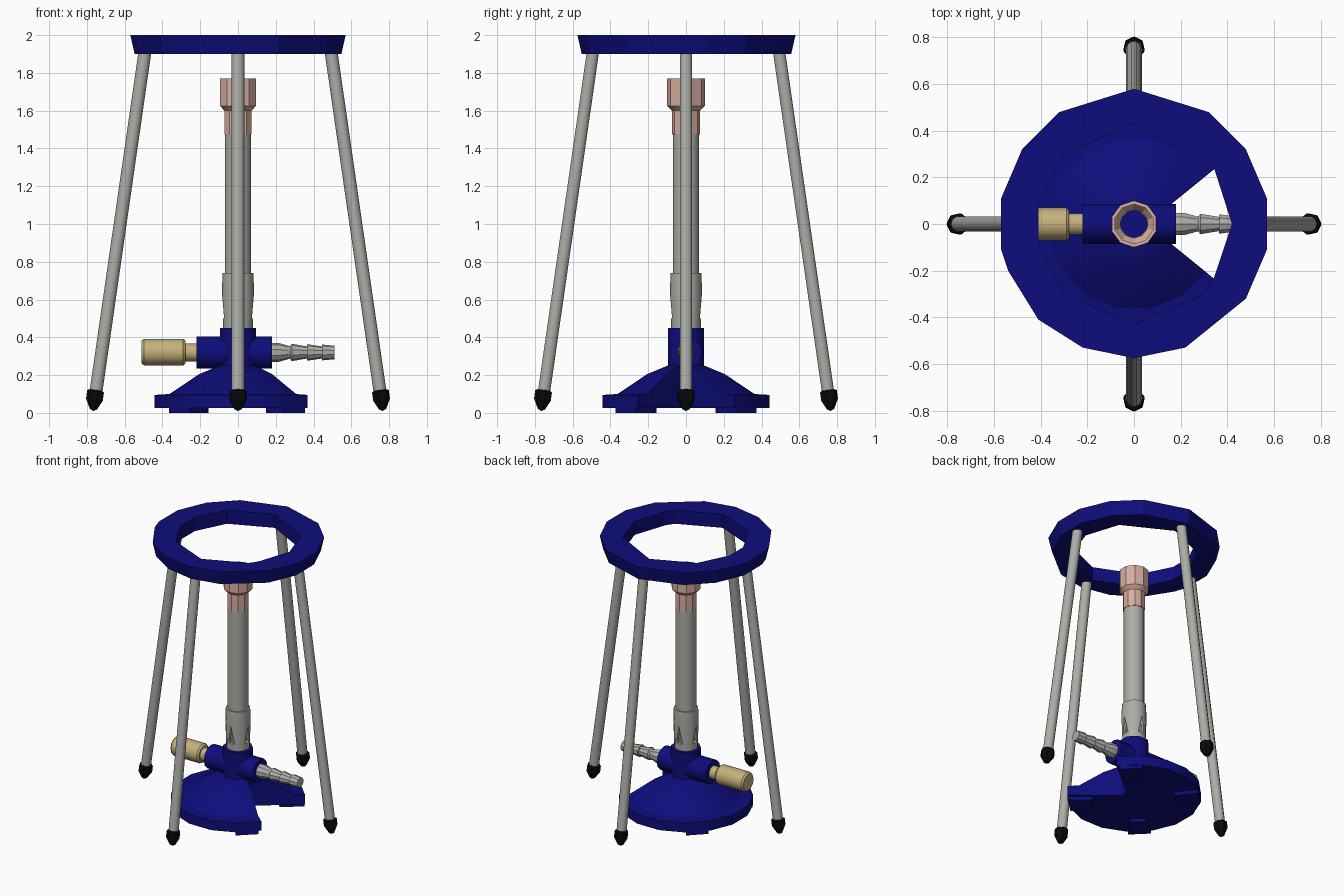
import bpy, bmesh, math
from mathutils import Vector, Matrix

if "Cube" in bpy.data.objects:
    bpy.data.objects.remove(bpy.data.objects["Cube"])


def material(name, rgb):
    m = bpy.data.materials.new(name)
    m.diffuse_color = (*rgb, 1)
    m.use_nodes = True
    m.node_tree.nodes["Principled BSDF"].inputs["Base Color"].default_value = m.diffuse_color
    return m


BLUE = material("dark blue enamel", (0.004, 0.004, 0.2))
STEEL = material("grey steel", (0.42, 0.42, 0.39))
COPPER = material("pale copper", (0.68, 0.43, 0.36))
BRASS = material("brass", (0.56, 0.44, 0.2))
RUBBER = material("black rubber", (0.003, 0.003, 0.003))


def finish(bm, name, mat, smooth=None):
    bmesh.ops.remove_doubles(bm, verts=bm.verts, dist=1e-5)
    bmesh.ops.recalc_face_normals(bm, faces=bm.faces)
    mesh = bpy.data.meshes.new(name)
    bm.to_mesh(mesh)
    bm.free()
    ob = bpy.data.objects.new(name, mesh)
    bpy.context.collection.objects.link(ob)
    if mat:
        mesh.materials.append(mat)
    if smooth:
        bpy.ops.object.select_all(action='DESELECT')
        ob.select_set(True)
        bpy.context.view_layer.objects.active = ob
        bpy.ops.object.shade_smooth_by_angle(angle=math.radians(smooth))
    return ob


def skin(bm, rings, closed):
    """Bridge matching rings of points; closed joins the last ring to the first."""
    rows = [[bm.verts.new(p) for p in ring] for ring in rings]
    n = len(rows[0])
    for a, b in zip(rows, rows[1:] + ([rows[0]] if closed else [])):
        for i in range(n):
            j = (i + 1) % n
            bm.faces.new((a[i], a[j], b[j], b[i]))


def lathe(name, profile, sides, mat, start=(0, 0, 0), axis=(0, 0, 1),
          closed=False, phase=0.0, smooth=35):
    """Spin (radius, distance) points around an axis."""
    turn = Vector((0, 0, 1)).rotation_difference(Vector(axis)).to_matrix().to_4x4()
    place = Matrix.Translation(start) @ turn
    bm = bmesh.new()
    angles = [phase + math.tau * i / sides for i in range(sides)]
    skin(bm, [[place @ Vector((r * math.cos(a), r * math.sin(a), h)) for a in angles]
              for r, h in profile], closed)
    return finish(bm, name, mat, smooth)


def prism(name, points, offset, mat=None):
    """Extrude a flat polygon along an offset."""
    bm = bmesh.new()
    f = bm.faces.new([bm.verts.new(p) for p in points])
    ext = bmesh.ops.extrude_face_region(bm, geom=[f])
    bmesh.ops.translate(bm, vec=offset,
                        verts=[v for v in ext["geom"] if isinstance(v, bmesh.types.BMVert)])
    return finish(bm, name, mat)


def cut(ob, cutter):
    mod = ob.modifiers.new("cut", 'BOOLEAN')
    mod.operation = 'DIFFERENCE'
    mod.solver = 'EXACT'
    mod.object = cutter
    bpy.context.view_layer.objects.active = ob
    bpy.ops.object.modifier_apply(modifier=mod.name)
    bpy.data.objects.remove(cutter)


# Tripod ring: irregular faceted outside, faceted hole
outer = [(0, .58), (-.32, .48), (-.48, .32), (-.57, .11), (-.57, -.11), (-.54, -.2),
         (-.41, -.41), (-.22, -.53), (0, -.575), (.22, -.53), (.48, -.32),
         (.57, -.11), (.57, .11), (.48, .32), (.32, .48)]
hole = [(0, .43), (-.3, .3), (-.41, .08), (-.41, -.08), (-.3, -.3), (0, -.43),
        (.3, -.3), (.34, -.24), (.42, 0), (.34, .25)]
bm = bmesh.new()
skin(bm, [[(x * s, y * s, z) for x, y in outer] for s, z in ((.96, 1.9), (1, 2))], False)
bmesh.ops.holes_fill(bm, edges=bm.edges)
ring = finish(bm, "tripod_ring", BLUE)
cut(ring, prism("ring_hole", [(x, y, 1.8) for x, y in hole], (0, 0, .4)))

# Four splayed legs with rubber tips
for i, side in enumerate(("right", "back", "left", "front")):
    a = i * math.pi / 2
    out = Vector((math.cos(a), math.sin(a), 0))
    foot = out * .765 + Vector((0, 0, .02))
    top = out * .493 + Vector((0, 0, 1.91))
    run = top - foot
    lathe(side + "_leg", [(0, .04), (.034, .04), (.034, run.length), (0, run.length)],
          10, STEEL, foot, run.normalized(), smooth=45)
    lathe(side + "_foot_tip", [(0, -.01), (.02, 0), (.047, .05), (.047, .095), (.03, .105), (0, .105)],
          7, RUBBER, foot, run.normalized(), phase=a, smooth=20)

# Burner base: stepped disc rising to a cone, wedge notch on the right
base = lathe("burner_base", [(0, .025), (.45, .025), (.45, .095), (.37, .1), (.21, .205),
                             (.1, .25), (0, .25)], 16, BLUE, phase=math.pi / 16, smooth=30)
notch = [(.08, .02, -.1), (.08, -.02, -.1), (.7, -.525, -.1), (.7, .525, -.1)]
cut(base, prism("notch_cutter", notch, (0, 0, .5)))

# Pads under the base
for k, deg in enumerate((47, 135, 225, 313)):
    pad = []
    for r, d in ((.28, -11), (.445, -10), (.445, 10), (.28, 11)):
        t = math.radians(deg + d)
        pad.append((r * math.cos(t), r * math.sin(t), 0))
    prism(f"base_pad_{k + 1}", pad, (0, 0, .04), BLUE)

# Upright column and the cross body for gas fittings
lathe("base_column", [(0, .2), (.103, .2), (.103, .45), (0, .45)], 8, BLUE,
      phase=math.pi / 8, smooth=50)
lathe("cross_body", [(0, 0), (.085, 0), (.085, .4), (0, .4)], 12, BLUE,
      (-.22, 0, .32), (1, 0, 0), smooth=40)

# Brass needle valve
lathe("valve_stem", [(0, 0), (.048, 0), (.048, .1), (0, .1)], 10, BRASS,
      (-.3, 0, .32), (1, 0, 0), smooth=45)
lathe("valve_knob", [(0, 0), (.06, 0), (.07, .012), (.07, .22), (.06, .232), (0, .232)], 12,
      BRASS, (-.51, 0, .322), (1, 0, 0), smooth=35)

# Barbed hose connector
barbs = [(0, 0), (.05, 0), (.05, .04), (.033, .1)]
for k in range(3):
    barbs += [(.046 - .002 * k, .11 + .08 * k), (.032, .19 + .08 * k)]
barbs += [(0, .335)]
barbs[-2] = (.036, .335)
lathe("hose_connector", barbs, 10, STEEL, (.175, 0, .32), (1, 0, 0), smooth=30)

# Air sleeve with tapered vents on four sides
sleeve = lathe("air_sleeve", [(.078, .44), (.085, .64), (.082, .74), (.06, .74), (.06, .44)],
               12, STEEL, closed=True, smooth=35)
for d in (Vector((1, 0, 0)), Vector((0, 1, 0))):
    across = Vector((-d.y, d.x, 0))
    tri = [across * w - d * .2 + Vector((0, 0, z)) for w, z in ((-.025, .5), (.025, .5), (0, .63))]
    cut(sleeve, prism("vent_cutter", tri, d * .4))

# Barrel and flame head, both open through the middle
lathe("barrel", [(.07, .7), (.07, 1.5), (.058, 1.5), (.058, .7)], 12, STEEL,
      closed=True, smooth=35)
lathe("flame_head", [(.075, 1.475), (.075, 1.6), (.1, 1.625), (.1, 1.77), (.085, 1.77),
                     (.085, 1.64), (.06, 1.6), (.06, 1.475)], 10, COPPER,
      closed=True, phase=math.pi / 10, smooth=30)
